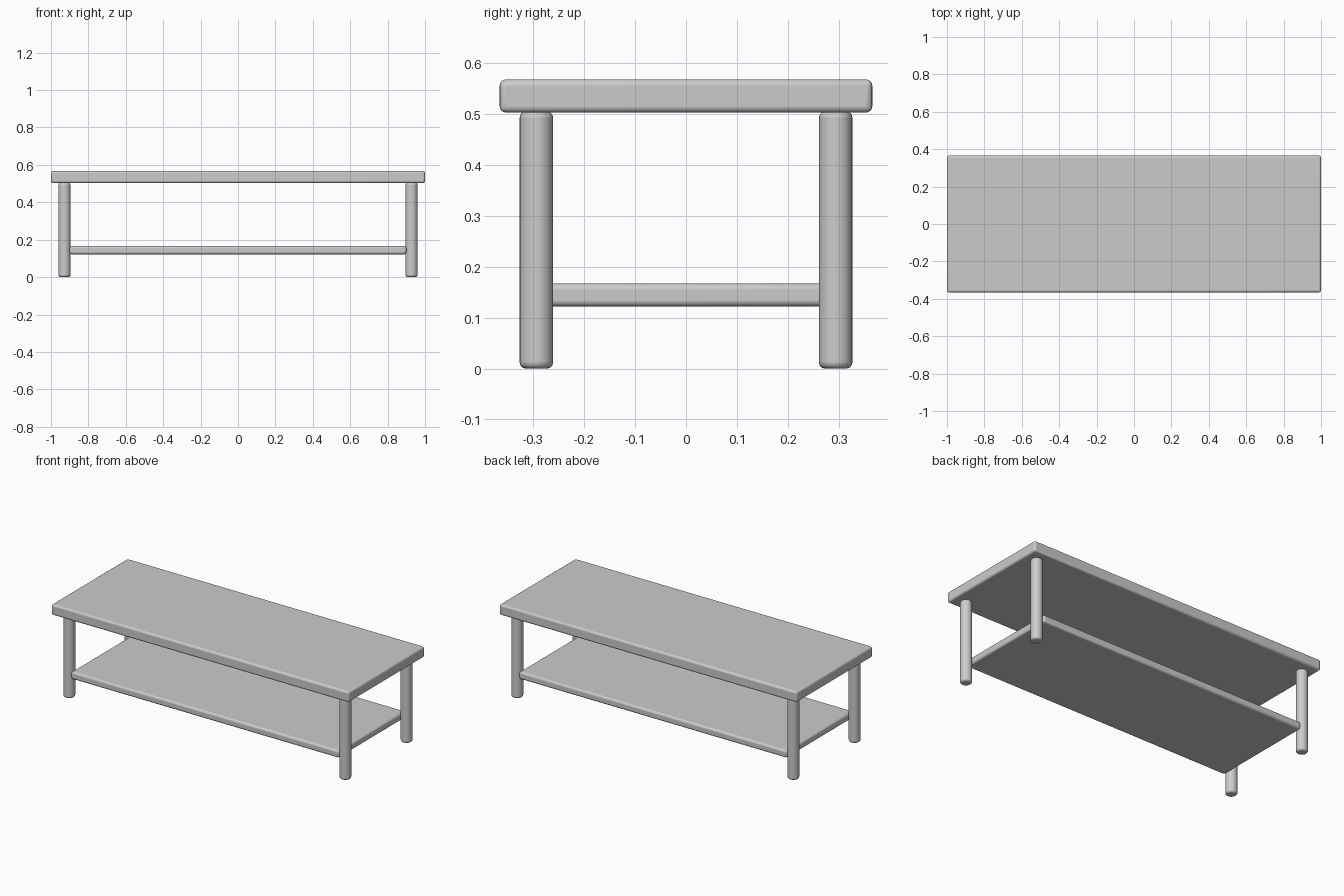
import bpy

if "Cube" in bpy.data.objects:
    bpy.data.objects.remove(bpy.data.objects["Cube"])

def finish(obj, name, bevel):
    obj.name = name
    mod = obj.modifiers.new("soft_edges", 'BEVEL')
    mod.width = bevel
    mod.segments = 4
    mod.limit_method = 'ANGLE'
    mod.angle_limit = 0.7
    bpy.ops.object.shade_smooth_by_angle()

def slab(name, half_x, half_y, z0, z1, bevel):
    bpy.ops.mesh.primitive_cube_add(size=2, location=(0, 0, (z0 + z1) / 2))
    obj = bpy.context.object
    obj.scale = (half_x, half_y, (z1 - z0) / 2)
    bpy.ops.object.transform_apply(location=False, rotation=False, scale=True)
    finish(obj, name, bevel)

# Table top and lower shelf
slab("table_top", 1.0, 0.366, 0.503, 0.568, 0.012)
slab("lower_shelf", 0.9, 0.32, 0.122, 0.167, 0.012)

# Four round legs with softened feet
for side, x in (("left", -0.928), ("right", 0.928)):
    for end, y in (("front", -0.294), ("back", 0.294)):
        bpy.ops.mesh.primitive_cylinder_add(vertices=32, radius=0.0328, depth=0.505,
                                            location=(x, y, 0.2525))
        finish(bpy.context.object, f"{end}_{side}_leg", 0.012)
